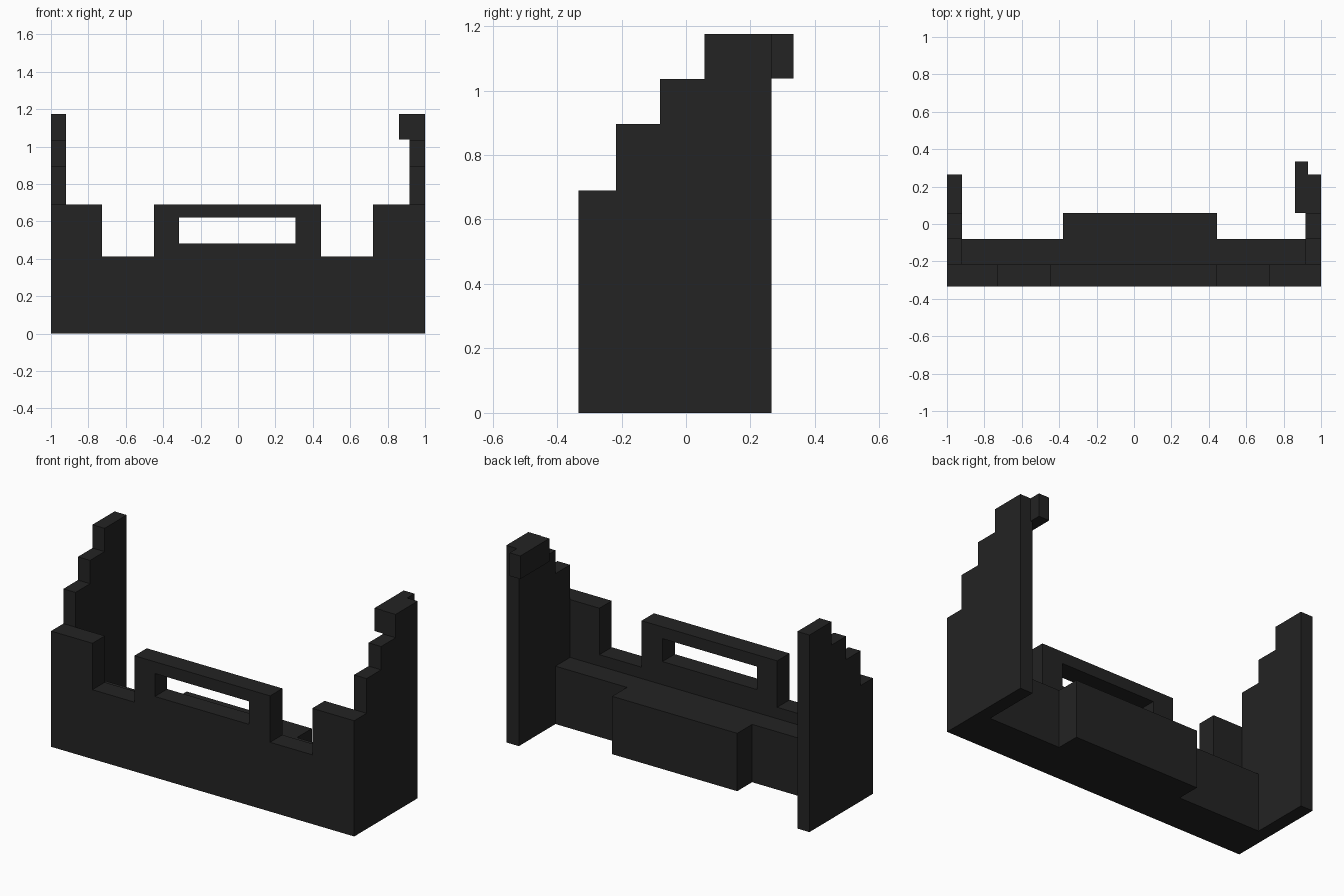
import bpy, bmesh

if "Cube" in bpy.data.objects:
    bpy.data.objects.remove(bpy.data.objects["Cube"])

black = bpy.data.materials.new("matte black")
black.diffuse_color = (0.017, 0.017, 0.017, 1)
black.use_nodes = True
black.node_tree.nodes["Principled BSDF"].inputs["Base Color"].default_value = black.diffuse_color


def extrude(name, profile, axis, lo, hi):
    """Extrude a 2D profile along x (profile is y,z) or along y (profile is x,z)."""
    def place(p, d):
        return (d, p[0], p[1]) if axis == "x" else (p[0], d, p[1])
    bm = bmesh.new()
    face = bm.faces.new([bm.verts.new(place(p, lo)) for p in profile])
    ext = bmesh.ops.extrude_face_region(bm, geom=[face])
    moved = [v for v in ext["geom"] if isinstance(v, bmesh.types.BMVert)]
    shift = (hi - lo, 0, 0) if axis == "x" else (0, hi - lo, 0)
    bmesh.ops.translate(bm, verts=moved, vec=shift)
    bmesh.ops.recalc_face_normals(bm, faces=bm.faces)
    mesh = bpy.data.meshes.new(name)
    bm.to_mesh(mesh)
    bm.free()
    mesh.materials.append(black)
    obj = bpy.data.objects.new(name, mesh)
    bpy.context.collection.objects.link(obj)
    return obj


def box(name, x0, x1, y0, y1, z0, z1):
    return extrude(name, [(x0, z0), (x1, z0), (x1, z1), (x0, z1)], "y", y0, y1)


FRONT, PANEL, LEDGE, BLOCK, BACK = -0.333, -0.217, -0.08, 0.06, 0.265

# Front panel with two notches
low, high = 0.413, 0.69
extrude("front_panel", [
    (-1, 0), (1, 0), (1, high), (0.723, high), (0.723, low), (0.445, low),
    (0.445, 0.483), (-0.45, 0.483), (-0.45, low), (-0.727, low),
    (-0.727, high), (-1, high)], "y", FRONT, PANEL)

# Frame around the window slot
box("window_post_left", -0.45, -0.315, FRONT, PANEL, 0.483, 0.62)
box("window_post_right", 0.307, 0.445, FRONT, PANEL, 0.483, 0.62)
box("window_lintel", -0.45, 0.445, FRONT, PANEL, 0.62, high)

# Stepped side walls
steps = [(PANEL, 0), (BACK, 0), (BACK, 1.175), (0.057, 1.175), (0.057, 1.036),
         (LEDGE, 1.036), (LEDGE, 0.897), (PANEL, 0.897)]
extrude("side_wall_left", steps, "x", -1, -0.92)
extrude("side_wall_right", steps, "x", 0.917, 1)

# Ledge behind the panel, with the deeper centre block
box("rear_ledge", -0.92, 0.917, PANEL, LEDGE, 0, 0.345)
box("centre_block", -0.38, 0.445, LEDGE, BLOCK, 0, 0.345)

# Small catch at the top of the right wall
box("catch_inner", 0.86, 0.917, 0.06, BACK, 1.037, 1.175)
box("catch_tip", 0.86, 0.93, BACK, 0.333, 1.037, 1.175)
